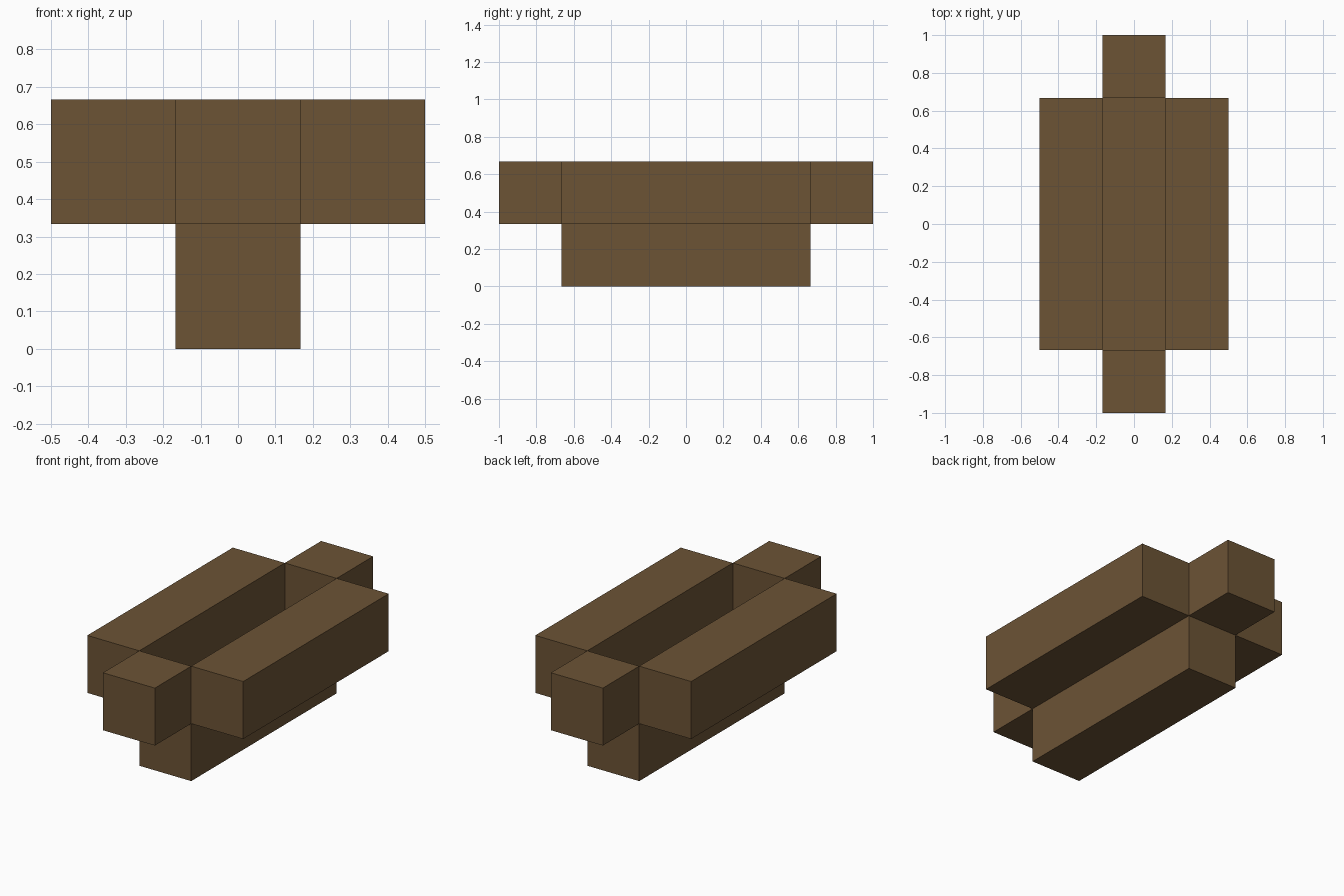
import bpy
from mathutils import Vector

cube = bpy.data.objects.get("Cube")
if cube:
    bpy.data.objects.remove(cube, do_unlink=True)

U = 1 / 3       # thickness of every beam
LENGTH = 4 * U  # length of the long beams

# Brown wood
wood = bpy.data.materials.new("brown_wood")
wood.use_nodes = True
color = (0.15, 0.087, 0.036, 1)
wood.diffuse_color = color
bsdf = next(n for n in wood.node_tree.nodes if n.type == 'BSDF_PRINCIPLED')
bsdf.inputs["Base Color"].default_value = color
bsdf.inputs["Roughness"].default_value = 0.9


def beam(name, center, size):
    bpy.ops.mesh.primitive_cube_add(size=1, location=center)
    obj = bpy.context.object
    obj.name = name
    for v in obj.data.vertices:
        v.co *= Vector(size)
    obj.data.materials.append(wood)


# Trough floor
beam("bottom_beam", (0, 0, U / 2), (U, LENGTH, U))

# Long side walls
for side, s in (("left", 1), ("right", -1)):
    beam(side + "_side_beam", (s * U, 0, 1.5 * U), (U, LENGTH, U))

# End blocks
for end, s in (("front", -1), ("back", 1)):
    beam(end + "_end_block", (0, s * 2.5 * U, 1.5 * U), (U, U, U))
